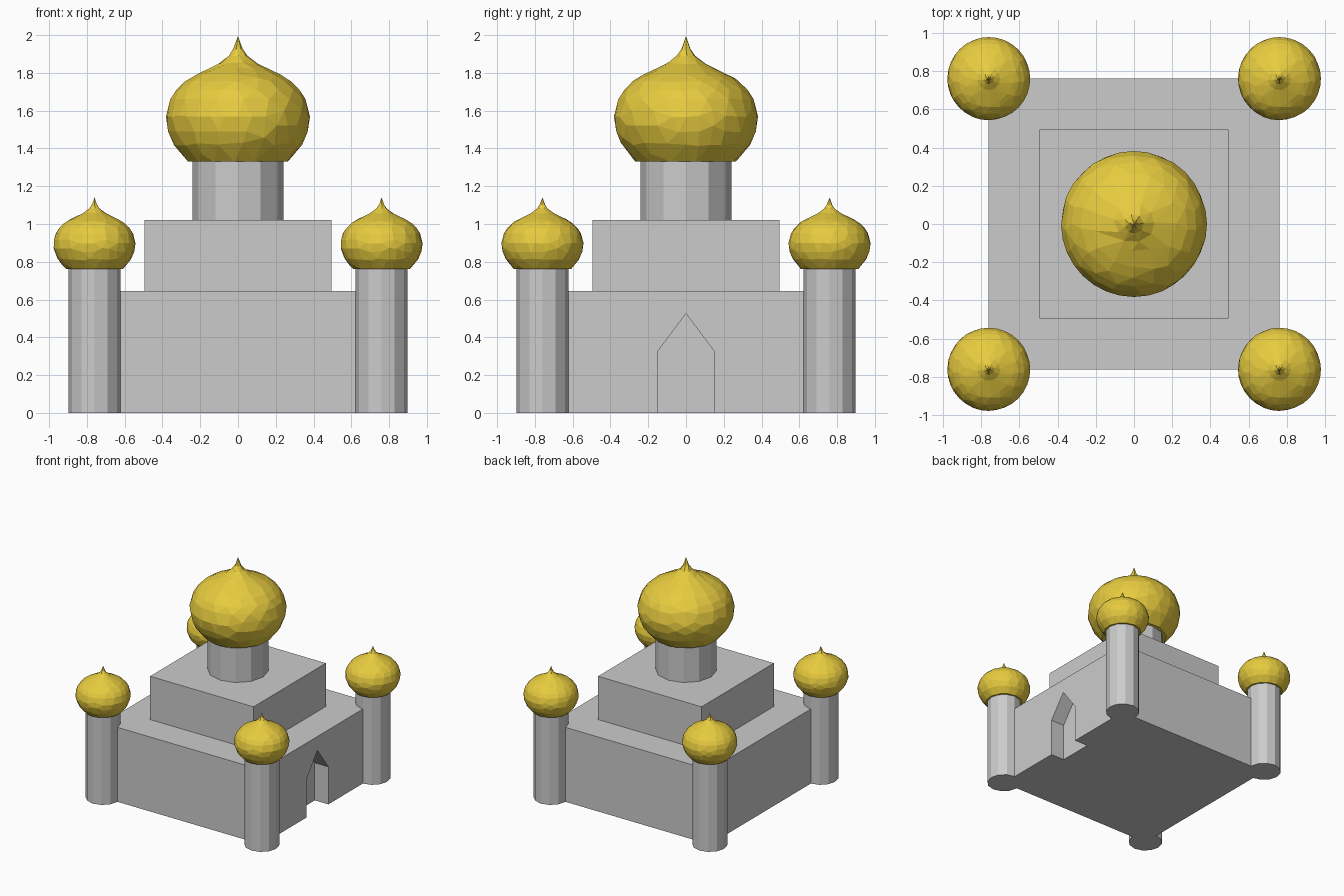
import bpy, bmesh
from math import pi

if "Cube" in bpy.data.objects:
    bpy.data.objects.remove(bpy.data.objects["Cube"])

gold = bpy.data.materials.new("gold")
gold.diffuse_color = (0.8, 0.6, 0.05, 1)
gold.use_nodes = True
gold.node_tree.nodes["Principled BSDF"].inputs["Base Color"].default_value = gold.diffuse_color


def add_object(name, bm, location=(0, 0, 0)):
    bmesh.ops.recalc_face_normals(bm, faces=bm.faces)
    mesh = bpy.data.meshes.new(name)
    bm.to_mesh(mesh)
    bm.free()
    obj = bpy.data.objects.new(name, mesh)
    obj.location = location
    bpy.context.collection.objects.link(obj)
    return obj


def block(name, half, z0, z1):
    bm = bmesh.new()
    bmesh.ops.create_cube(bm, size=1)
    bmesh.ops.scale(bm, vec=(2 * half, 2 * half, z1 - z0), verts=bm.verts)
    return add_object(name, bm, (0, 0, (z0 + z1) / 2))


def column(name, x, y, z0, z1, radius):
    bm = bmesh.new()
    bmesh.ops.create_cone(bm, cap_ends=True, segments=12, radius1=radius,
                          radius2=radius, depth=z1 - z0)
    return add_object(name, bm, (x, y, (z0 + z1) / 2))


# Onion profile (radius, height) from the flat underside to the pointed tip
ONION = [(0, 0), (0.265, 0), (0.305, 0.045), (0.345, 0.10), (0.37, 0.16),
         (0.38, 0.215), (0.376, 0.27), (0.358, 0.33), (0.326, 0.38),
         (0.28, 0.425), (0.225, 0.46), (0.16, 0.49), (0.095, 0.525),
         (0.05, 0.56), (0.025, 0.595), (0.01, 0.635), (0, 0.67)]


def onion_dome(name, x, y, z, scale):
    bm = bmesh.new()
    verts = [bm.verts.new((r * scale, 0, h * scale)) for r, h in ONION]
    edges = [bm.edges.new(pair) for pair in zip(verts, verts[1:])]
    bmesh.ops.spin(bm, geom=verts + edges, cent=(0, 0, 0), axis=(0, 0, 1),
                   angle=2 * pi, steps=32, use_merge=True)
    bmesh.ops.remove_doubles(bm, verts=bm.verts, dist=0.0005)
    obj = add_object(name, bm, (x, y, z))
    obj.data.materials.append(gold)
    # Irregular low-poly facets
    facets = obj.modifiers.new("facets", 'DECIMATE')
    facets.ratio = 0.38
    return obj


# Stepped main building
hall = block("main_hall", 0.76, 0, 0.645)
block("upper_tier", 0.495, 0.645, 1.02)

# Pointed doorway recessed into the right wall
bm = bmesh.new()
outline = [(-0.15, -0.1), (0.15, -0.1), (0.15, 0.325), (0, 0.525), (-0.15, 0.325)]
face = bm.faces.new([bm.verts.new((0.63, y, z)) for y, z in outline])
side = bmesh.ops.extrude_face_region(bm, geom=[face])["geom"]
bmesh.ops.translate(bm, vec=(0.3, 0, 0),
                    verts=[v for v in side if isinstance(v, bmesh.types.BMVert)])
cutter = add_object("doorway_cutter", bm)
cutter.hide_render = True
cutter.display_type = 'WIRE'
cut = hall.modifiers.new("doorway", 'BOOLEAN')
cut.operation = 'DIFFERENCE'
cut.solver = 'EXACT'
cut.object = cutter

# Central drum and dome
column("drum", 0, 0, 1.02, 1.33, 0.24)
onion_dome("main_dome", 0, 0, 1.33, 1.0)

# Corner towers with small domes
for fb, y in (("front", -0.76), ("back", 0.76)):
    for lr, x in (("left", -0.76), ("right", 0.76)):
        column(f"{fb}_{lr}_tower", x, y, 0, 0.765, 0.138)
        onion_dome(f"{fb}_{lr}_tower_dome", x, y, 0.762, 0.57)
